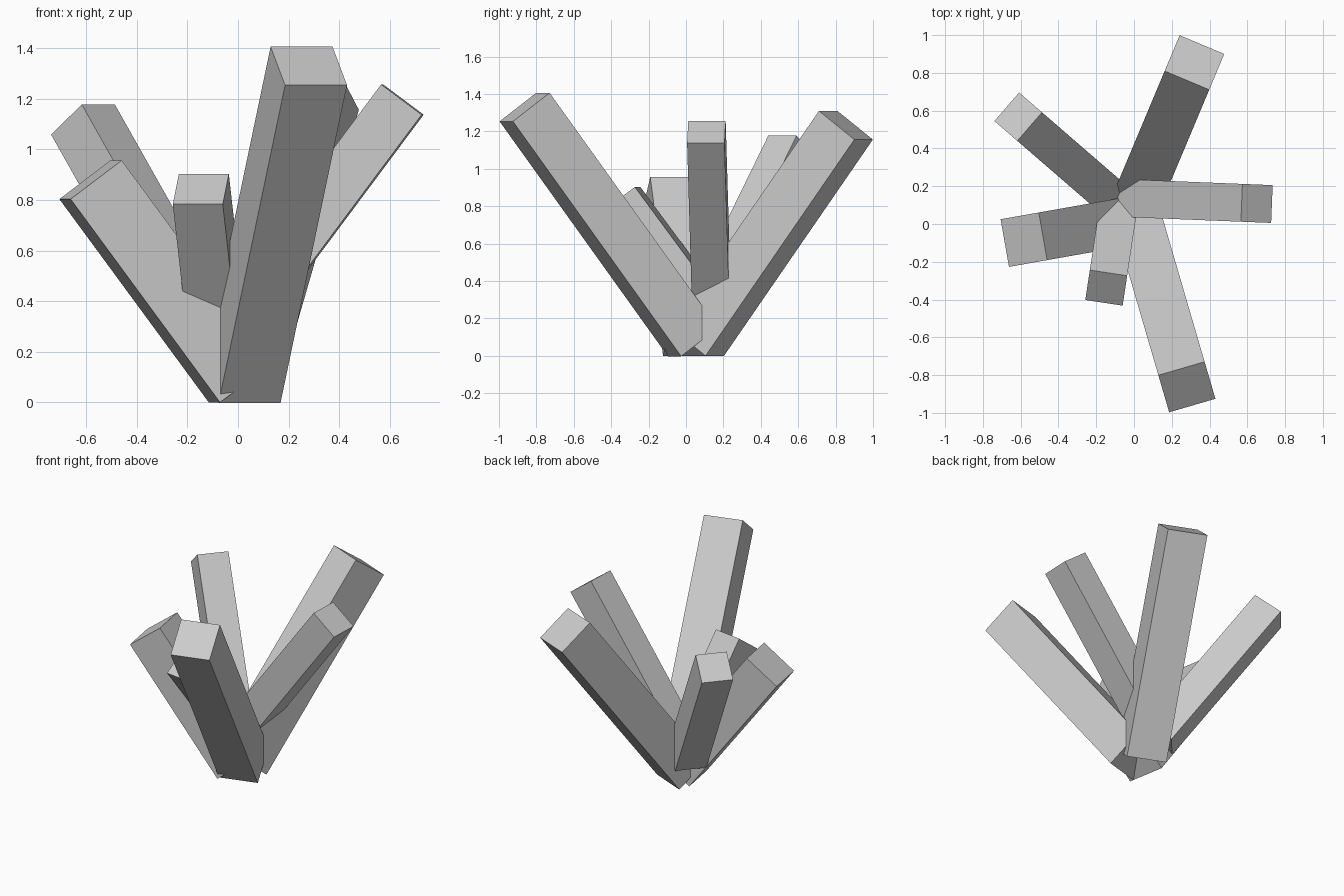
import bpy
from math import atan2, atan
from mathutils import Vector, Matrix

if "Cube" in bpy.data.objects:
    bpy.data.objects.remove(bpy.data.objects["Cube"])

RISE = 1.34  # every crystal leans outward at the same slope


def crystal(name, tip, heading, size, length):
    """Square bar ending at the tip centre and running back down towards the core."""
    axis = Vector((*Vector(heading).normalized(), RISE)).normalized()
    side = axis.cross(Vector((0, 0, 1))).normalized()
    up = axis.cross(side)
    rot = Matrix((side, up, axis)).transposed()
    bpy.ops.mesh.primitive_cube_add(size=1)
    ob = bpy.context.object
    ob.name = ob.data.name = name
    centre = Vector(tip) - axis * length / 2
    scale = Matrix.Diagonal((size, size, length, 1))
    ob.data.transform(Matrix.Translation(centre) @ rot.to_4x4() @ scale)
    ob.data.update()
    return ob


# three thick crystals that reach the ground
crystal("front_large_crystal", (0.28, -0.863, 1.33), (0.26, -0.89), 0.255, 1.567)
crystal("back_large_crystal", (0.32, 0.855, 1.233), (0.34, 0.81), 0.256, 1.443)
crystal("left_large_crystal", (-0.583, -0.083, 0.88), (-0.985, -0.174), 0.256, 1.003)

# three thin crystals rooted a little higher in the cluster
crystal("back_left_small_crystal", (-0.613, 0.568, 1.118), (-0.756, 0.654), 0.2, 1.137)
crystal("front_small_crystal", (-0.147, -0.338, 0.843), (-0.15, -0.99), 0.2, 0.77)
crystal("right_small_crystal", (0.65, 0.109, 1.197), (1.0, -0.04), 0.2, 1.137)
